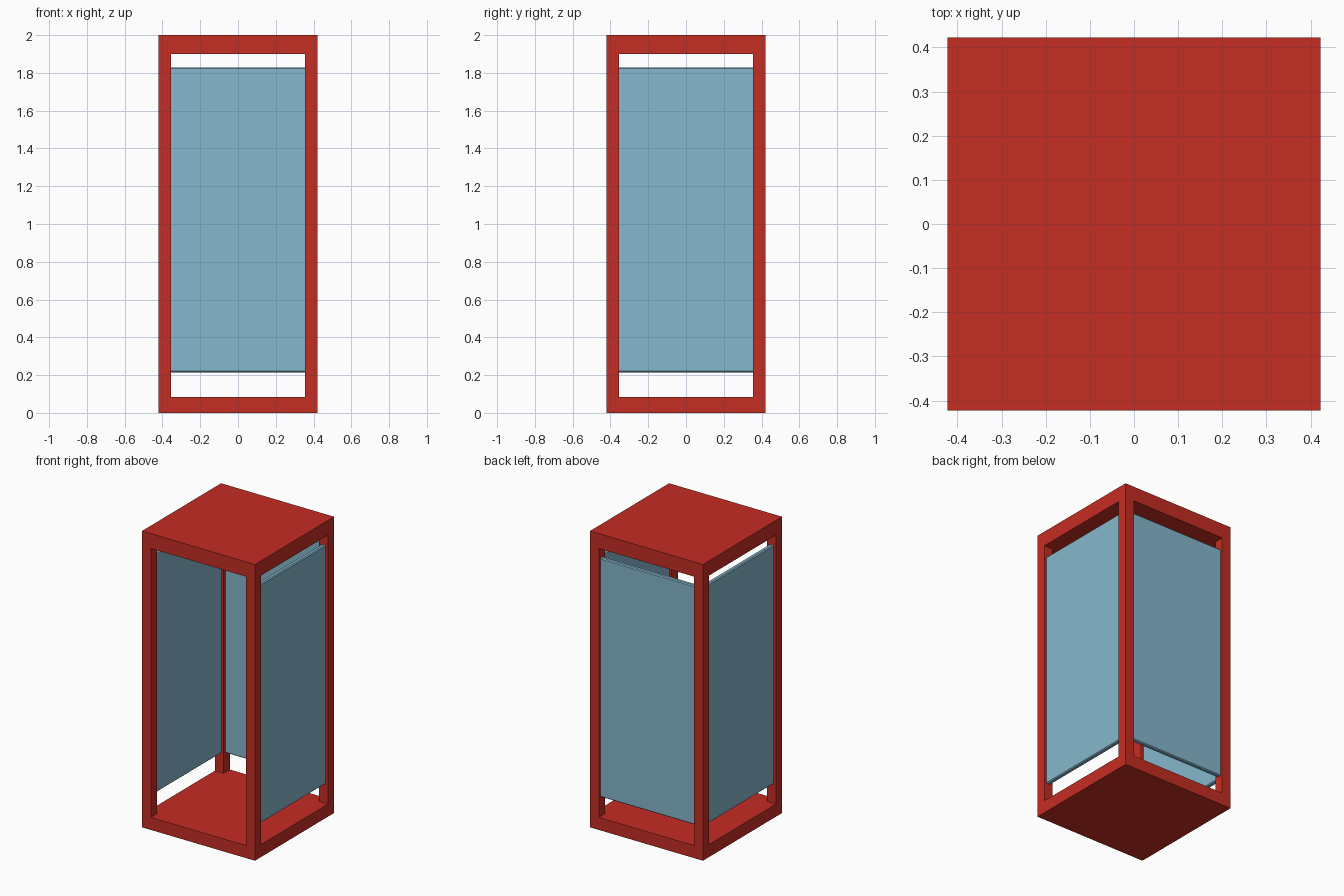
import bpy
import bmesh
from mathutils import Matrix, Vector

default = bpy.data.objects.get("Cube")
if default:
    bpy.data.objects.remove(default, do_unlink=True)

HALF = 0.422          # outer half width
OPEN = 0.356          # half width of the openings
FLOOR, CEILING, TOP = 0.085, 1.9, 2.0
GLASS_LOW, GLASS_HIGH = 0.215, 1.828
GLASS_THICK = 0.03


def make_material(name, colour):
    mat = bpy.data.materials.new(name)
    mat.use_nodes = True
    mat.diffuse_color = colour
    mat.node_tree.nodes["Principled BSDF"].inputs["Base Color"].default_value = colour
    return mat


def box(name, low, high, mat):
    """Axis-aligned box between two corners."""
    low, high = Vector(low), Vector(high)
    bm = bmesh.new()
    bmesh.ops.create_cube(bm, size=1, matrix=Matrix.Translation((low + high) / 2)
                          @ Matrix.Diagonal((*(high - low), 1)))
    mesh = bpy.data.meshes.new(name)
    bm.to_mesh(mesh)
    bm.free()
    mesh.materials.append(mat)
    obj = bpy.data.objects.new(name, mesh)
    bpy.context.collection.objects.link(obj)
    return obj


def apply_modifier(obj, mod):
    bpy.context.view_layer.objects.active = obj
    bpy.ops.object.modifier_apply(modifier=mod.name)


red = make_material("red_paint", (0.56, 0.026, 0.017, 1))
blue = make_material("pale_blue_glass", (0.235, 0.474, 0.611, 1))

# Booth frame: solid block with an opening cut through along each axis
frame = box("booth_frame", (-HALF, -HALF, 0), (HALF, HALF, TOP), red)
for x, y in ((OPEN, 1), (1, OPEN)):
    cutter = box("opening_cutter", (-x, -y, FLOOR), (x, y, CEILING), red)
    cutter.hide_render = True
    cut = frame.modifiers.new("opening", "BOOLEAN")
    cut.operation = "DIFFERENCE"
    cut.solver = "EXACT"
    cut.object = cutter
    apply_modifier(frame, cut)
    bpy.data.objects.remove(cutter, do_unlink=True)

# Glass panes on the back and both sides, held in the posts; the front is open
middle = (HALF + OPEN) / 2
near, far = middle - GLASS_THICK / 2, middle + GLASS_THICK / 2
reach = OPEN + 0.015
panes = {
    "back_glass": ((-reach, near), (reach, far)),
    "left_glass": ((near, -reach), (far, reach)),
    "right_glass": ((-far, -reach), (-near, reach)),
}
for name, (low, high) in panes.items():
    pane = box(name, (*low, GLASS_LOW), (*high, GLASS_HIGH), blue)
    bevel = pane.modifiers.new("edge", "BEVEL")
    bevel.width = 0.006
    bevel.segments = 1
    apply_modifier(pane, bevel)
